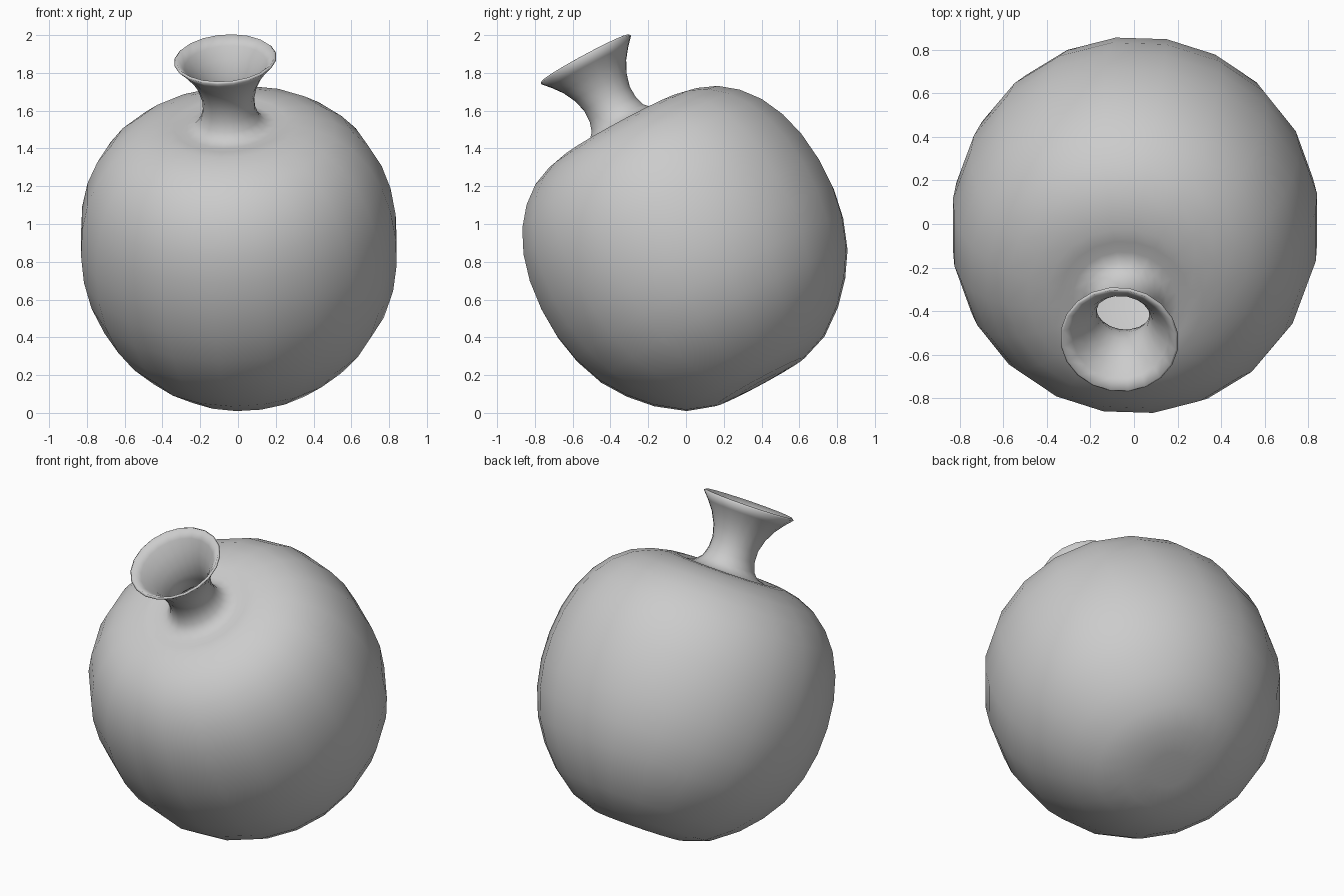
import bpy, bmesh, math
from mathutils import Vector

cube = bpy.data.objects.get("Cube")
if cube:
    bpy.data.objects.remove(cube, do_unlink=True)

# One plain glaze colour
glaze = bpy.data.materials.new("grey_glaze")
glaze.use_nodes = True
colour = (0.6, 0.6, 0.6, 1)
glaze.diffuse_color = colour
bsdf = next(n for n in glaze.node_tree.nodes if n.type == 'BSDF_PRINCIPLED')
bsdf.inputs["Base Color"].default_value = colour

SIDES = 20
WALL = 0.015
MOUTH = Vector((-0.067, -0.53, 1.87))
AXIS = Vector((-0.065, -0.474, 0.878)).normalized()   # leaning axis, out of the mouth

# Outer profile: (radius, depth below the mouth)
profile = [
    # flared mouth and neck
    (0.273, 0), (0.232, 0.045), (0.19, 0.1), (0.157, 0.165), (0.138, 0.235), (0.14, 0.3),
    (0.157, 0.355), (0.19, 0.39), (0.24, 0.402),
    # shoulder
    (0.3, 0.393), (0.36, 0.396), (0.45, 0.416), (0.555, 0.46), (0.65, 0.535), (0.73, 0.635),
    # belly
    (0.79, 0.76), (0.828, 0.9), (0.845, 1.06), (0.84, 1.22), (0.81, 1.38), (0.75, 1.54),
    # foot
    (0.665, 1.67), (0.56, 1.785), (0.42, 1.89), (0.27, 1.942), (0.12, 1.95),
]

bm = bmesh.new()
rings = []
for radius, depth in profile:
    ring = []
    for i in range(SIDES):
        a = 2 * math.pi * (i + 0.5) / SIDES
        ring.append(bm.verts.new((radius * math.cos(a), radius * math.sin(a), -depth)))
    rings.append(ring)
for upper, lower in zip(rings, rings[1:]):
    for i in range(SIDES):
        j = (i + 1) % SIDES
        bm.faces.new((upper[i], lower[i], lower[j], upper[j]))
# Close the base with a fan
base = bm.verts.new((0, 0, -profile[-1][1]))
for i in range(SIDES):
    bm.faces.new((rings[-1][i], base, rings[-1][(i + 1) % SIDES]))

mesh = bpy.data.meshes.new("vase")
bm.to_mesh(mesh)
bm.free()
vase = bpy.data.objects.new("vase", mesh)
bpy.context.collection.objects.link(vase)
mesh.materials.append(glaze)

# Lean the vase forward and a little to its right
side = (Vector((1, 0, 0)) - AXIS * AXIS.x).normalized()
front = AXIS.cross(side)
for v in mesh.vertices:
    v.co = MOUTH + side * v.co.x + front * v.co.y + AXIS * v.co.z

# Hollow inside with a thin wall
shell = vase.modifiers.new("wall", 'SOLIDIFY')
shell.thickness = WALL
shell.offset = -1

bpy.context.view_layer.objects.active = vase
vase.select_set(True)
bpy.ops.object.shade_smooth_by_angle(angle=math.radians(50))
